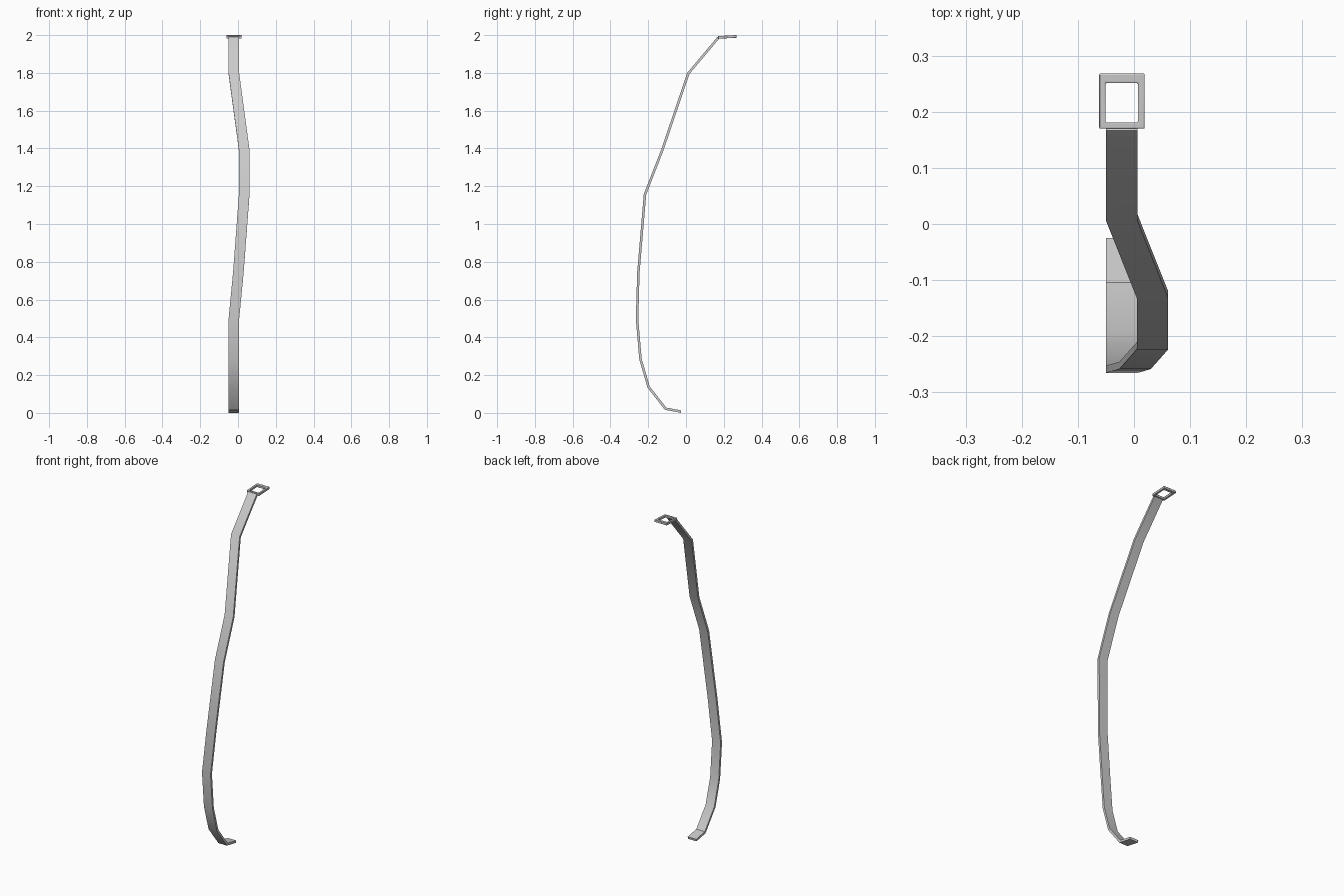
import bpy, bmesh
from mathutils import Vector

if "Cube" in bpy.data.objects:
    bpy.data.objects.remove(bpy.data.objects["Cube"])


def finish(bm, name, angle=0.6):
    bmesh.ops.recalc_face_normals(bm, faces=bm.faces)
    me = bpy.data.meshes.new(name)
    bm.to_mesh(me)
    bm.free()
    ob = bpy.data.objects.new(name, me)
    bpy.context.collection.objects.link(ob)
    bpy.ops.object.select_all(action='DESELECT')
    ob.select_set(True)
    bpy.context.view_layer.objects.active = ob
    bpy.ops.object.shade_smooth_by_angle(angle=angle)
    return ob


def skin(bm, rings, closed=False):
    n = len(rings[0])
    pairs = list(zip(rings, rings[1:] + rings[:1])) if closed else list(zip(rings, rings[1:]))
    for a, b in pairs:
        for i in range(n):
            j = (i + 1) % n
            bm.faces.new((a[i], a[j], b[j], b[i]))
    if not closed:
        bm.faces.new(rings[0])
        bm.faces.new(rings[-1])


# Bent flat strap: centre line x, y, z
path = [Vector(p) for p in (
    (-.022, -.026, .007), (-.022, -.108, .022), (-.022, -.198, .137),
    (-.022, -.241, .285), (-.022, -.259, .495), (.002, -.252, .745),
    (.033, -.217, 1.157), (.033, -.126, 1.39), (-.022, .012, 1.797),
    (-.022, .172, 1.987))]
W, T = .028, .0065


def normal(a, b):
    d = b - a
    return Vector((0, d.z, -d.y)).normalized()


bm = bmesh.new()
rings = []
for i, p in enumerate(path):
    n0 = normal(path[max(i - 1, 0)], path[max(i, 1)])
    n1 = normal(path[min(i, len(path) - 2)], path[min(i + 1, len(path) - 1)])
    m = (n0 + n1).normalized()
    m *= T / m.dot(n0)
    side = Vector((W, 0, 0))
    rings.append([bm.verts.new(p + q) for q in (side + m, side - m, -side - m, -side + m)])
skin(bm, rings)
finish(bm, "bent_strap")

# Square end loop, tilted slightly upwards to the back
outer = ((-.062, .170), (.019, .170), (.019, .268), (-.062, .268))
inner = ((-.051, .181), (.007, .181), (.007, .251), (-.051, .251))


def loop_z(y):
    return 1.988 + (y - .17) * .05


bm = bmesh.new()
rings = []
for o, i in zip(outer, inner):
    rings.append([bm.verts.new((x, y, loop_z(y) + dz)) for (x, y), dz in
                  ((o, -.007), (o, .007), (i, .007), (i, -.007))])
skin(bm, rings, closed=True)
loop = finish(bm, "end_loop")
bev = loop.modifiers.new("soft_edges", 'BEVEL')
bev.width = .002
bev.segments = 2
